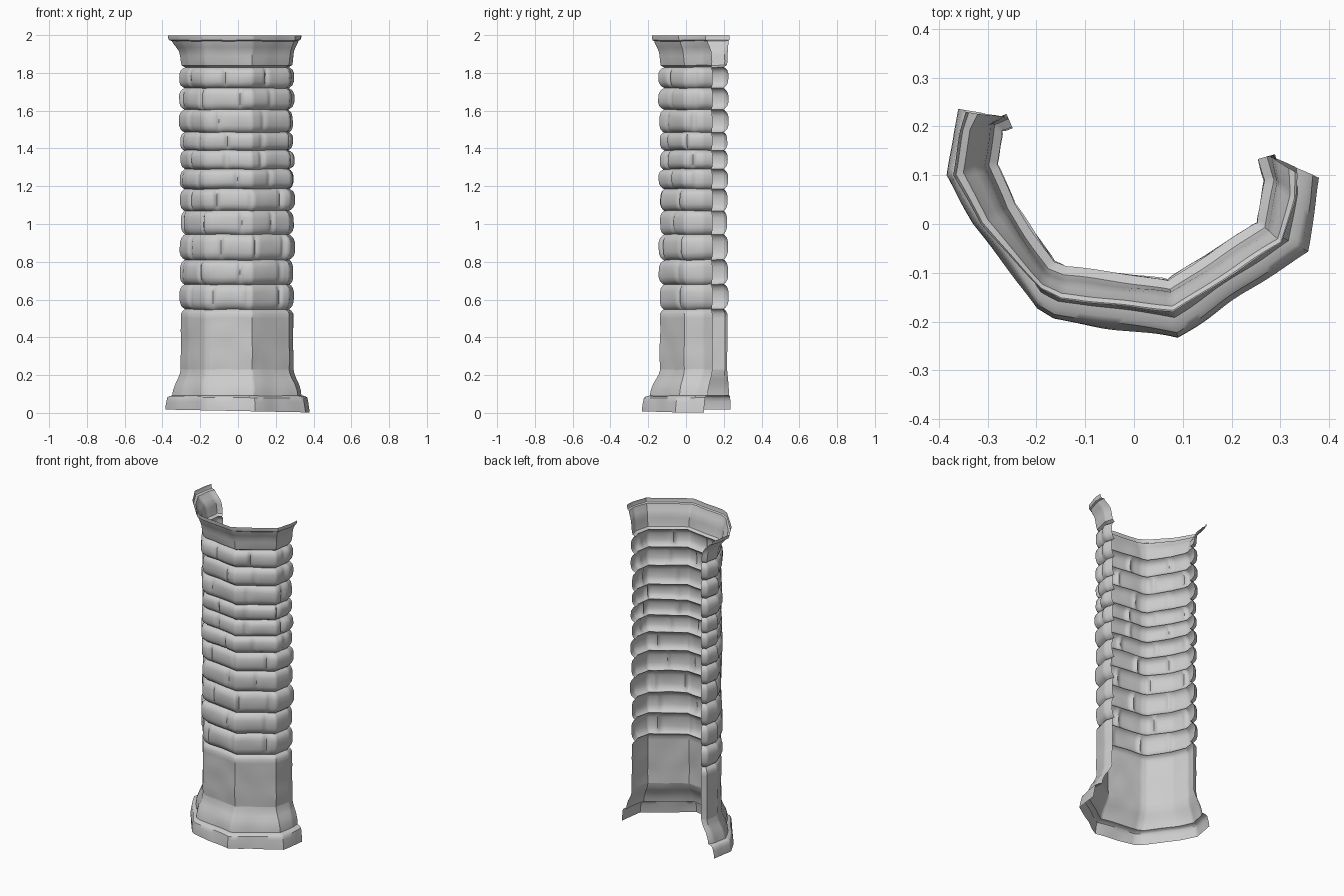
import bpy, bmesh, math, random
from mathutils import Vector, noise

if "Cube" in bpy.data.objects:
    bpy.data.objects.remove(bpy.data.objects["Cube"])

random.seed(4)

# Plan outlines (left end, round the front, right end): same corners at three levels
SHAFT = [(-.258, .218), (-.288, .205), (-.303, .12), (-.265, .03), (-.178, -.095),
         (-.145, -.11), (.075, -.138), (.272, -.01), (.292, .09), (.278, .14)]
FOOT = [(-.36, .235), (-.37, .19), (-.385, .10), (-.33, .0), (-.20, -.175),
        (-.165, -.195), (.09, -.235), (.355, -.055), (.372, .04), (.38, .095)]
CAP = [(-.345, .23), (-.355, .19), (-.37, .10), (-.315, .0), (-.19, -.135),
       (-.15, -.155), (.08, -.18), (.305, -.04), (.33, .05), (.335, .105)]


def sample(path):
    """Subdivide an outline with a fixed count per side, so outlines match."""
    pts = []
    for i in range(len(path) - 1):
        a, b = Vector(path[i]), Vector(path[i + 1])
        n = max(2, round((Vector(SHAFT[i + 1]) - Vector(SHAFT[i])).length / .011))
        pts += [a.lerp(b, k / n) for k in range(n)]
    return pts + [Vector(path[-1])]


shaft, foot, cap = sample(SHAFT), sample(FOOT), sample(CAP)
N = len(shaft)
dist = [0]
normals = []
for i in range(N):
    t = shaft[min(i + 2, N - 1)] - shaft[max(i - 2, 0)]
    normals.append(Vector((t.y, -t.x)).normalized())
    if i:
        dist.append(dist[-1] + (shaft[i] - shaft[i - 1]).length)


def sheet(name, target, rows, angle=40):
    """Loft rows of (z, blend towards target outline, offset function)."""
    bm = bmesh.new()
    grid = []
    for z, f, off in rows:
        line = []
        for i in range(N):
            p = shaft[i].lerp(target[i], f) + normals[i] * off(i)
            wob = noise.noise(Vector((p.x * 9, p.y * 9, z * 9)))
            p += normals[i] * wob * .005
            dz = .004 * noise.noise(Vector((p.x * 7, p.y * 7, z * 3 + 5)))
            if z < .05:
                dz = -.02 * p.x
            elif z > 1.97:
                dz *= .5
            line.append(bm.verts.new((p.x, p.y, z + dz)))
        grid.append(line)
    for a, b in zip(grid, grid[1:]):
        for i in range(N - 1):
            bm.faces.new((a[i], a[i + 1], b[i + 1], b[i]))
    me = bpy.data.meshes.new(name)
    bm.to_mesh(me)
    bm.free()
    ob = bpy.data.objects.new(name, me)
    bpy.context.collection.objects.link(ob)
    bpy.ops.object.select_all(action='DESELECT')
    ob.select_set(True)
    bpy.context.view_layer.objects.active = ob
    bpy.ops.object.shade_smooth_by_angle(angle=math.radians(angle))
    return ob


def flat(v):
    return lambda i: v


def brick_rows(z0, z1, shift):
    """One bulging course of bricks with staggered upright joints."""
    joints = []
    d = shift
    while d < dist[-1] - .05:
        joints.append((d, random.uniform(.007, .016)))
        d += random.uniform(.17, .25)
    tone = [(random.uniform(-.005, .005)) for _ in range(len(joints) + 1)]
    rows = []
    for t in (0, .05, .14, .3, .5, .7, .86, .95):
        bulge = 1 - abs(2 * t - 1) ** 4

        def off(i, bulge=bulge):
            k = sum(dist[i] > j[0] for j in joints)
            cut = sum(dep * math.exp(-((dist[i] - s) / .011) ** 2) for s, dep in joints)
            return -.022 + bulge * (.026 + tone[k] - cut)
        rows.append((z0 + t * (z1 - z0), 0, off))
    return rows


# Flared foot with stepped plinth
sheet("foot_moulding", foot, [
    (.01, 1.0, flat(0)), (.03, .98, flat(0)), (.06, .92, flat(0)), (.08, .87, flat(0)),
    (.088, .75, flat(0)), (.092, .55, flat(0)), (.12, .50, flat(0)), (.155, .36, flat(0)),
    (.18, .2, flat(0)), (.205, .07, flat(0)), (.23, 0, flat(0))])

# Plain rendered lower shaft
sheet("plain_lower_shaft", foot, [(.23 + .03 * k, 0, flat(0)) for k in range(10)]
      + [(.525, 0, flat(0)), (.54, 0, flat(-.01)), (.548, 0, flat(-.022))])

# Brick courses
LEVELS = [.548, .68, .81, .945, 1.07, 1.185, 1.29, 1.39, 1.485, 1.605, 1.72, 1.83]
courses = []
for k in range(len(LEVELS) - 1):
    courses += brick_rows(LEVELS[k], LEVELS[k + 1], .14 if k % 2 else .24)
sheet("brick_courses", cap, courses + [(1.83, 0, flat(-.022))], 60)

# Cornice: last course flaring into the thin top lip
sheet("cornice", cap, [
    (1.83, 0, flat(-.022)), (1.84, 0, flat(-.004)), (1.86, .02, flat(0)),
    (1.89, .08, flat(0)), (1.915, .18, flat(0)), (1.935, .38, flat(0)),
    (1.955, .62, flat(0)), (1.968, .72, flat(0)), (1.973, .93, flat(0)),
    (1.985, 1.0, flat(0)), (1.998, 1.0, flat(0))])
